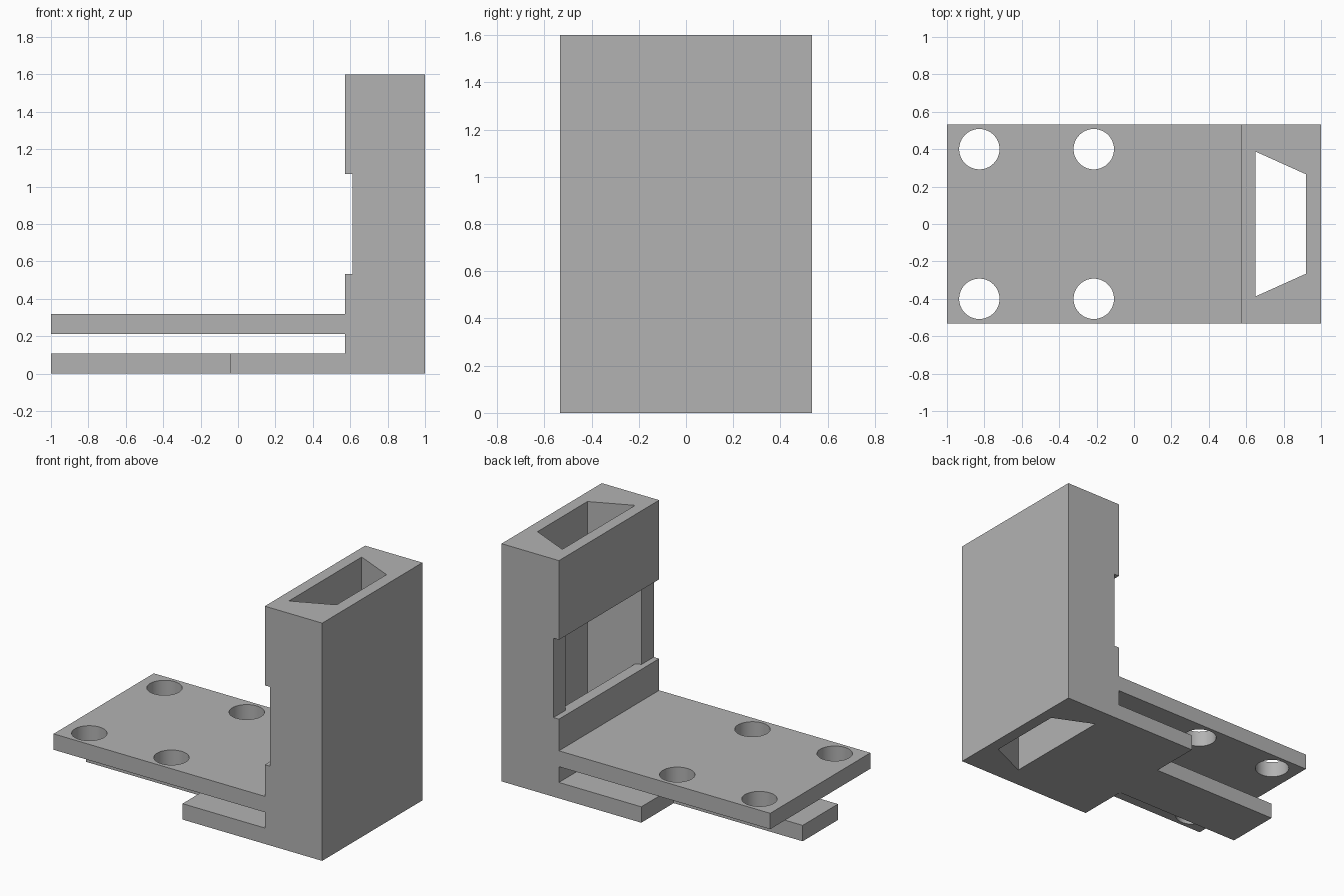
import bpy, bmesh, math

if "Cube" in bpy.data.objects:
    bpy.data.objects.remove(bpy.data.objects["Cube"])

grey = bpy.data.materials.new("plain grey")
grey.diffuse_color = (0.45, 0.45, 0.45, 1)
grey.use_nodes = True
grey.node_tree.nodes["Principled BSDF"].inputs["Base Color"].default_value = grey.diffuse_color

W = 0.533                      # half width of the bracket
X0, XC = -1.0, 0.573           # free end of the plates, front of the column


def prism(name, points, lo, hi, axis):
    """Extrude a profile: (x, y) along z, or (x, z) along y."""
    place = (lambda a, b, t: (a, b, t)) if axis == "z" else (lambda a, b, t: (a, t, b))
    bm = bmesh.new()
    face = bm.faces.new([bm.verts.new(place(a, b, lo)) for a, b in points])
    new = bmesh.ops.extrude_face_region(bm, geom=[face])["geom"]
    vec = place(0, 0, hi - lo)
    bmesh.ops.translate(bm, vec=vec, verts=[g for g in new if isinstance(g, bmesh.types.BMVert)])
    bmesh.ops.recalc_face_normals(bm, faces=bm.faces)
    mesh = bpy.data.meshes.new(name)
    bm.to_mesh(mesh)
    bm.free()
    mesh.materials.append(grey)
    obj = bpy.data.objects.new(name, mesh)
    bpy.context.collection.objects.link(obj)
    return obj


def channel_half(x):
    """Half width of the dovetail channel at a given x."""
    return 0.387 - (x - 0.65) * 0.45


def trapezoid(xa, xb):
    a, b = channel_half(xa), channel_half(xb)
    return [(xa, -a), (xb, -b), (xb, b), (xa, a)]


# Bracket body: column with shallow recess, two plates with a slot between
bracket = prism("bracket", [
    (X0, 0), (1, 0), (1, 1.6), (XC, 1.6), (XC, 1.067), (0.613, 1.067),
    (0.613, 0.533), (XC, 0.533), (XC, 0.32), (X0, 0.32), (X0, 0.213),
    (XC, 0.213), (XC, 0.107), (X0, 0.107)], -W, W, "y")

# Dovetail channel through the column and the window opening into it
cutters = [
    prism("channel_cutter", trapezoid(0.65, 0.92), -0.1, 1.7, "z"),
    prism("window_cutter", trapezoid(0.59, 0.80), 0.533, 1.067, "z"),
]

for s in (-1, 1):
    # Side notches that leave a narrow tongue on the lower plate
    cutters.append(prism("notch_cutter", [
        (-1.1, s * 0.188), (-0.04, s * 0.188), (-0.04, s * 0.7), (-1.1, s * 0.7)],
        -0.1, 0.16, "z"))
    # Screw holes in the upper plate
    for cx in (-0.827, -0.215):
        ring = [(cx + 0.108 * math.cos(math.tau * i / 48),
                 s * 0.4 + 0.108 * math.sin(math.tau * i / 48)) for i in range(48)]
        cutters.append(prism("hole_cutter", ring, 0.16, 0.4, "z"))

for c in cutters:
    mod = bracket.modifiers.new(c.name, "BOOLEAN")
    mod.operation, mod.solver, mod.object = "DIFFERENCE", "EXACT", c
    c.hide_render = True

# Bake the cuts and discard the cutters
bpy.context.view_layer.update()
graph = bpy.context.evaluated_depsgraph_get()
cut_mesh = bpy.data.meshes.new_from_object(bracket.evaluated_get(graph))
bracket.modifiers.clear()
bracket.data = cut_mesh
for c in cutters:
    bpy.data.objects.remove(c)

# Smooth hole walls, sharp edges elsewhere
bpy.context.view_layer.objects.active = bracket
bracket.select_set(True)
bpy.ops.object.shade_smooth_by_angle(angle=math.radians(20))
